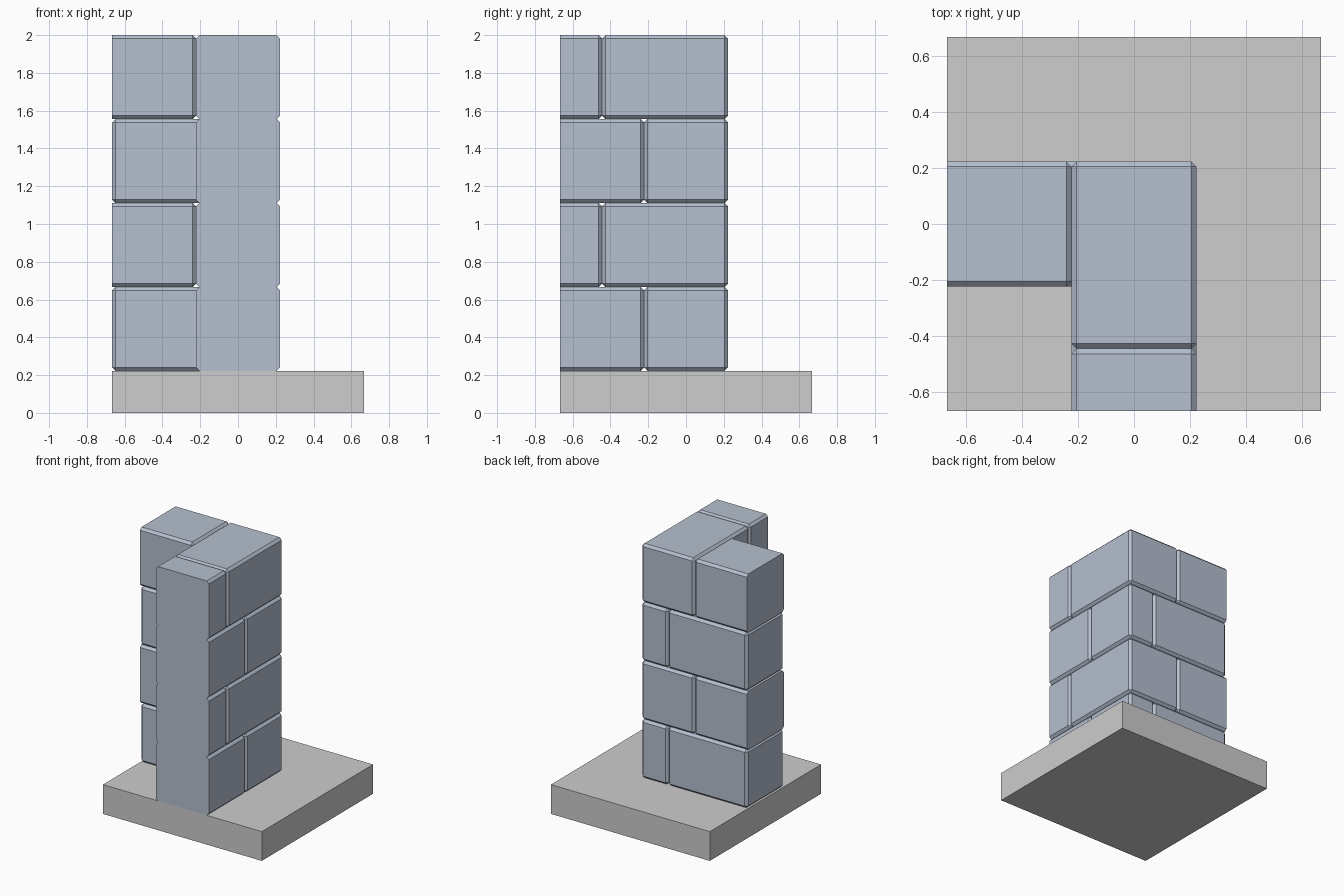
import bpy, bmesh
from mathutils import Vector

cube = bpy.data.objects.get("Cube")
if cube:
    bpy.data.objects.remove(cube, do_unlink=True)

U = 2 / 9            # half a block width
EDGE = 3 * U         # half width of the base, where the wall is cut off
CHAMFER = 0.018


def material(name, rgb):
    mat = bpy.data.materials.new(name)
    mat.use_nodes = True
    color = (*rgb, 1)
    mat.diffuse_color = color
    mat.node_tree.nodes["Principled BSDF"].inputs["Base Color"].default_value = color
    return mat


blue_grey = material("blue grey stone", (0.465, 0.525, 0.63))
grey = material("light grey", (0.61, 0.61, 0.61))


def block(name, low, high, mat, chamfer=0):
    """Box between two corners, chamfered, then cut flat at the base edge."""
    low, high = Vector(low), Vector(high)
    bm = bmesh.new()
    bmesh.ops.create_cube(bm, size=1)
    for v in bm.verts:
        v.co = (low + high) / 2 + v.co * (high - low)
    if chamfer:
        bmesh.ops.bevel(bm, geom=bm.edges[:], offset=chamfer, segments=1,
                        affect='EDGES', clamp_overlap=True)
    for axis in (0, 1):
        if low[axis] < -EDGE - 0.01:
            normal, point = Vector((0, 0, 0)), Vector((0, 0, 0))
            normal[axis], point[axis] = -1, -EDGE
            cut = bmesh.ops.bisect_plane(
                bm, geom=bm.verts[:] + bm.edges[:] + bm.faces[:],
                plane_co=point, plane_no=normal, clear_outer=True)
            rim = [e for e in cut["geom_cut"] if isinstance(e, bmesh.types.BMEdge)]
            bmesh.ops.contextual_create(bm, geom=rim)
    bmesh.ops.recalc_face_normals(bm, faces=bm.faces[:])
    mesh = bpy.data.meshes.new(name)
    bm.to_mesh(mesh)
    bm.free()
    mesh.materials.append(mat)
    obj = bpy.data.objects.new(name, mesh)
    bpy.context.collection.objects.link(obj)
    return obj


# Square base slab
block("base", (-EDGE, -EDGE, 0), (EDGE, EDGE, U), grey)

# Footprints of each course in half-block units: name, x0, x1, y0, y1
odd_course = [("corner_block", 0, 1, -1, 1),
              ("back_block", -3, 0, -1, 1),
              ("front_block", -1, 1, -4, -1)]
even_course = [("corner_block", -1, 1, -2, 1),
               ("back_block", -4, -1, -1, 1),
               ("front_block", -1, 1, -5, -2)]

# Four alternating courses form the L-shaped wall corner
for row in range(4):
    z = U + row * 2 * U
    for name, x0, x1, y0, y1 in (even_course if row % 2 else odd_course):
        block(f"{name}_{row + 1}", (x0 * U, y0 * U, z),
              (x1 * U, y1 * U, z + 2 * U), blue_grey, CHAMFER)
